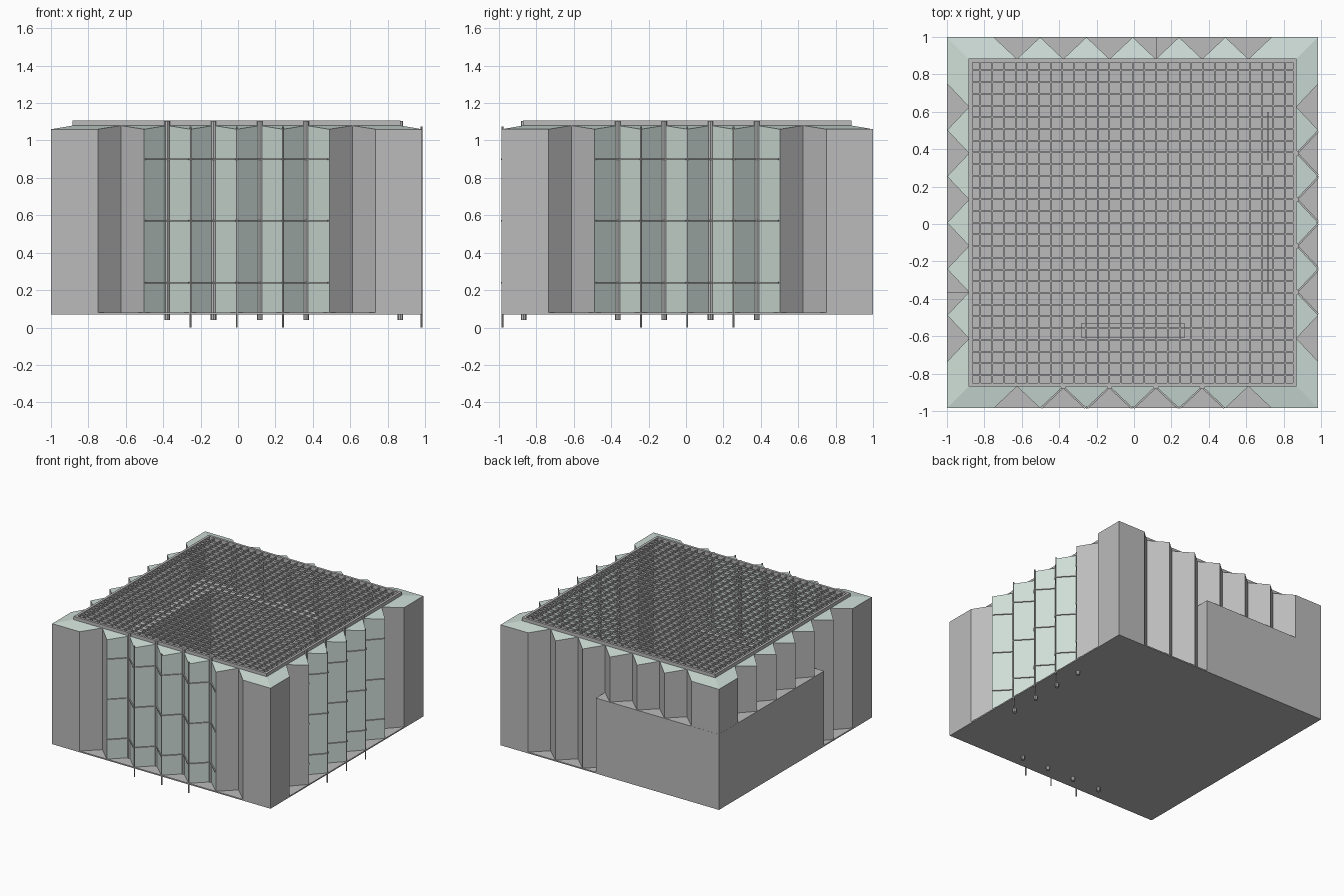
import bpy, bmesh, math
from mathutils import Vector, Matrix

if "Cube" in bpy.data.objects:
    bpy.data.objects.remove(bpy.data.objects["Cube"])

CX, CY = -0.007, 0.007            # body centre (thin poles stick out front and right)
H, I = 0.992, 0.875               # outer and inner wall distance
Z0, ZF, ZO, ZI = 0.07, 0.08, 1.06, 1.08
P = 0.2475                        # fold spacing


def material(name, rgb):
    m = bpy.data.materials.new(name)
    m.diffuse_color = (*rgb, 1)
    m.use_nodes = True
    m.node_tree.nodes["Principled BSDF"].inputs["Base Color"].default_value = m.diffuse_color
    return m


GREY = material("concrete_grey", (0.5, 0.5, 0.5))
PALE = material("pale_green", (0.62, 0.73, 0.68))


def finish(name, bm, mats=(GREY,)):
    me = bpy.data.meshes.new(name)
    bm.to_mesh(me)
    bm.free()
    for m in mats:
        me.materials.append(m)
    ob = bpy.data.objects.new(name, me)
    bpy.context.collection.objects.link(ob)
    return ob


def box(bm, lo, hi):
    lo, hi = Vector(lo), Vector(hi)
    m = Matrix.Translation((lo + hi) / 2) @ Matrix.Diagonal((*(hi - lo), 1))
    bmesh.ops.create_cube(bm, size=1, matrix=m)


def at(side, t, d, z):
    """Point at t along a side, d out from the centre. 0 front, 1 right, 2 back, 3 left."""
    x, y = [(t, -d), (d, t), (-t, d), (-d, -t)][side]
    return Vector((CX + x, CY + y, z))


# fold line of one side: outer tips at whole pitches, inner tips halfway
folds = [(-H, H)] + [(k * P / 2, H if k % 2 == 0 else I) for k in range(-6, 7)] + [(H, H)]


def top(d):
    return ZO if d == H else ZI


# folded wall skin, pale glass on the middle of the front and right
bm = bmesh.new()
for s in range(4):
    for (t0, d0), (t1, d1) in zip(folds, folds[1:]):
        f = bm.faces.new([bm.verts.new(at(s, *p)) for p in (
            (t0, d0, ZF), (t1, d1, ZF), (t1, d1, top(d1)), (t0, d0, top(d0)))])
        f.material_index = int(s < 2 and abs(t0 + t1) / 2 < 2 * P)
bmesh.ops.remove_doubles(bm, verts=bm.verts, dist=1e-4)
wall = finish("folded_wall", bm, (GREY, PALE))
mod = wall.modifiers.new("thickness", "SOLIDIFY")
mod.thickness, mod.offset = 0.008, -1

# sloping caps over the folds and corners
bm = bmesh.new()
for s in range(4):
    for k in range(-4, 5, 2):
        bm.faces.new([bm.verts.new(at(s, *p)) for p in (
            ((k - 1) * P / 2, I, ZI), (k * P / 2, H, ZO), ((k + 1) * P / 2, I, ZI))])
    for g in (-1, 1):
        pts = [(g * H, H, ZO), (g * 3 * P, H, ZO), (g * 2.5 * P, I, ZI), (g * I, I, ZI)]
        bm.faces.new([bm.verts.new(at(s, *p)) for p in (pts if g < 0 else pts[::-1])])
bmesh.ops.remove_doubles(bm, verts=bm.verts, dist=1e-4)
finish("wall_cap", bm, (PALE,))

# floor slab
bm = bmesh.new()
box(bm, (CX - H, CY - H, Z0), (CX + H, CY + H, ZF))
finish("floor_slab", bm)

# L-shaped thick wall in the back left corner
bm = bmesh.new()
L = [(-1, 1), (-1, -0.365), (-0.82, -0.365), (-0.82, 0.82), (0.12, 0.82), (0.12, 1)]
f = bm.faces.new([bm.verts.new((x, y, Z0)) for x, y in L])
ext = bmesh.ops.extrude_face_region(bm, geom=[f])["geom"]
bmesh.ops.translate(bm, vec=(0, 0, 0.62), verts=[v for v in ext if isinstance(v, bmesh.types.BMVert)])
bmesh.ops.recalc_face_normals(bm, faces=bm.faces)
finish("corner_block", bm)

# roof frame
R = 0.877
bm = bmesh.new()
for s in range(4):
    a, b = at(s, -R, R, 1.075), at(s, R - 0.02, R - 0.02, 1.107)
    box(bm, [min(u) for u in zip(a, b)], [max(u) for u in zip(a, b)])
finish("roof_frame", bm)

# roof grid
bm = bmesh.new()
N = 28
for i in range(1, N):
    u = -R + 2 * R * i / N
    w = 0.004
    box(bm, (CX + u - w, CY - R + 0.01, 1.085), (CX + u + w, CY + R - 0.01, 1.1))
    box(bm, (CX - R + 0.01, CY + u - w, 1.085), (CX + R - 0.01, CY + u + w, 1.1))
finish("roof_grid", bm)


def pole(bm, p, r, z0, z1):
    bmesh.ops.create_cone(bm, cap_ends=True, segments=8, radius1=r, radius2=r, depth=z1 - z0,
                          matrix=Matrix.Translation((p.x, p.y, (z0 + z1) / 2)))


# thin outer poles and thicker inner poles on the front and right
thin, thick, bars = bmesh.new(), bmesh.new(), bmesh.new()
for s in (0, 1):
    for k in (-1, 0, 1):
        pole(thin, at(s, k * P, H - 0.004, 0), 0.005, 0, 1.075)
    for k in (-3, -1, 1, 3):
        pole(thick, at(s, k * P / 2, I, 0), 0.015, 0.04, 1.105)
    # glazing bars across each glass panel
    for z in (0.24, 0.57, 0.9):
        for k in range(-4, 4):
            a = at(s, k * P / 2, H if k % 2 == 0 else I, z)
            b = at(s, (k + 1) * P / 2, I if k % 2 == 0 else H, z)
            d = b - a
            m = (Matrix.Translation((a + b) / 2) @ Matrix.Rotation(math.atan2(d.y, d.x), 4, "Z")
                 @ Matrix.Diagonal((d.length * 0.94, 0.016, 0.008, 1)))
            bmesh.ops.create_cube(bars, size=1, matrix=m)
finish("outer_poles", thin)
finish("inner_poles", thick)
finish("glazing_bars", bars)

# low counter inside, near the front
bm = bmesh.new()
box(bm, (-0.28, -0.61, ZF), (0.27, -0.53, 0.62))
finish("counter", bm)

# three thin partitions near the right wall
bm = bmesh.new()
for y0, y1 in ((0.34, 0.6), (0.01, 0.25), (-0.37, 0.0)):
    box(bm, (0.715, y0, ZF), (0.723, y1, 0.32))
finish("partitions", bm)
